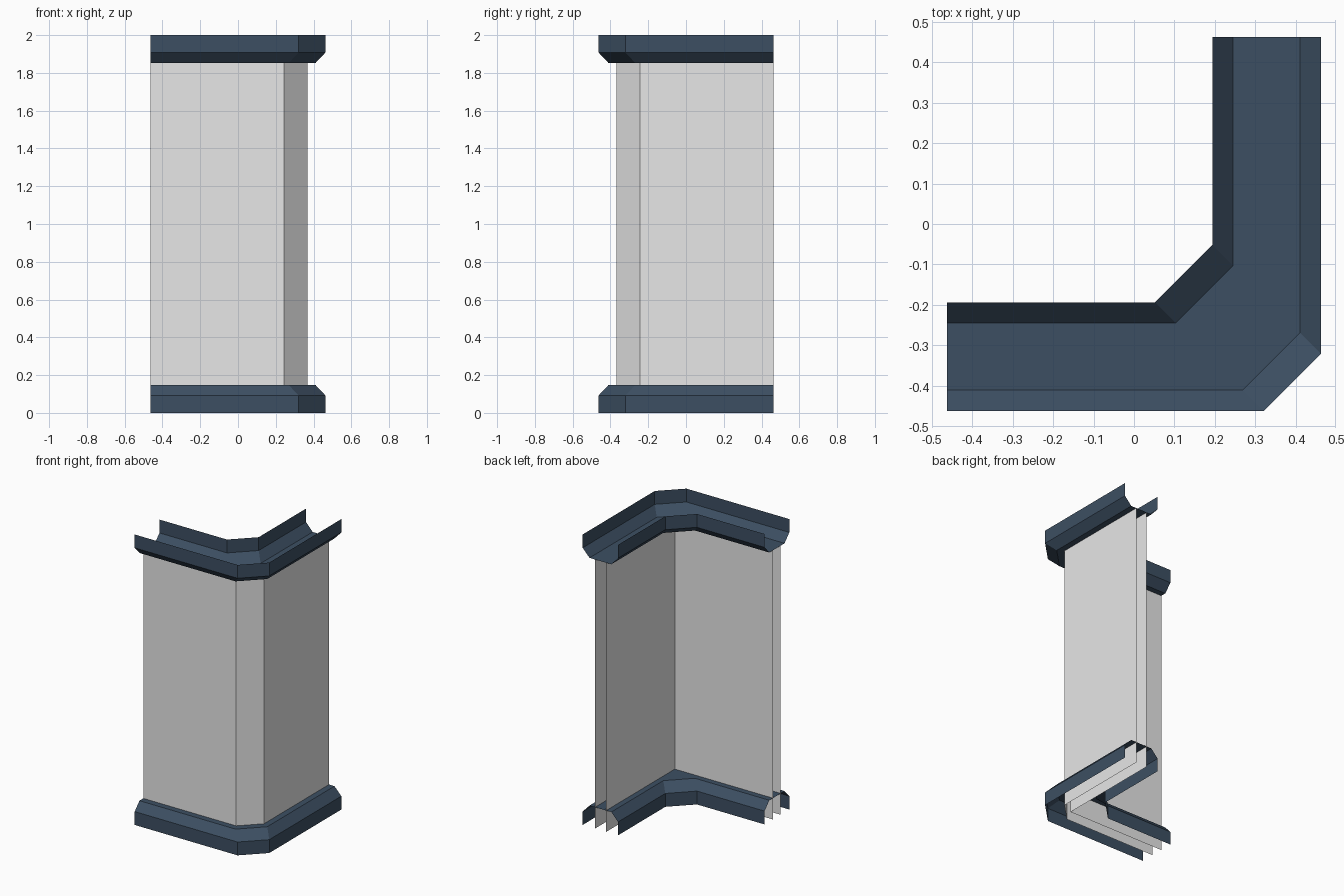
import bpy

if "Cube" in bpy.data.objects:
    bpy.data.objects.remove(bpy.data.objects["Cube"])

END = 0.463  # where both wall legs stop


def material(name, rgb):
    m = bpy.data.materials.new(name)
    m.diffuse_color = (*rgb, 1)
    m.use_nodes = True
    m.node_tree.nodes["Principled BSDF"].inputs["Base Color"].default_value = m.diffuse_color
    return m


def corner_path(d, chamfer):
    """Plan path at distance d from centre: front leg, cut corner, right leg."""
    s = d - chamfer
    if chamfer == 0:
        return [(-END, -d), (d, -d), (d, END)]
    return [(-END, -d), (s, -d), (d, -s), (d, END)]


def sweep(name, profile, chamfer, mat):
    """Sweep an open (distance, height) profile round the corner."""
    verts, faces = [], []
    for d, z in profile:
        verts += [(x, y, z) for x, y in corner_path(d, chamfer)]
    n = len(verts) // len(profile)
    for r in range(len(profile) - 1):
        for i in range(n - 1):
            a = r * n + i
            faces.append((a, a + 1, a + 1 + n, a + n))
    mesh = bpy.data.meshes.new(name)
    mesh.from_pydata(verts, [], faces)
    mesh.materials.append(mat)
    ob = bpy.data.objects.new(name, mesh)
    bpy.context.collection.objects.link(ob)
    return ob


slate = material("slate blue trim", (0.046, 0.078, 0.123))
grey = material("light grey panel", (0.8, 0.8, 0.8))

# Open channel trims: base opens downward, the top one is its mirror
trim = [(0.463, 0), (0.463, 0.092), (0.411, 0.147),
        (0.245, 0.147), (0.194, 0.092), (0.194, 0)]
sweep("base_trim", trim, 0.142, slate)
sweep("top_trim", [(d, 2 - z) for d, z in reversed(trim)], 0.142, slate)

# Thin wall sheets: outer with cut corner, inner with square corner
sweep("outer_wall", [(0.369, 0), (0.369, 1.853)], 0.125, grey)
sweep("inner_wall", [(0.284, 1.853), (0.284, 0)], 0, grey)
